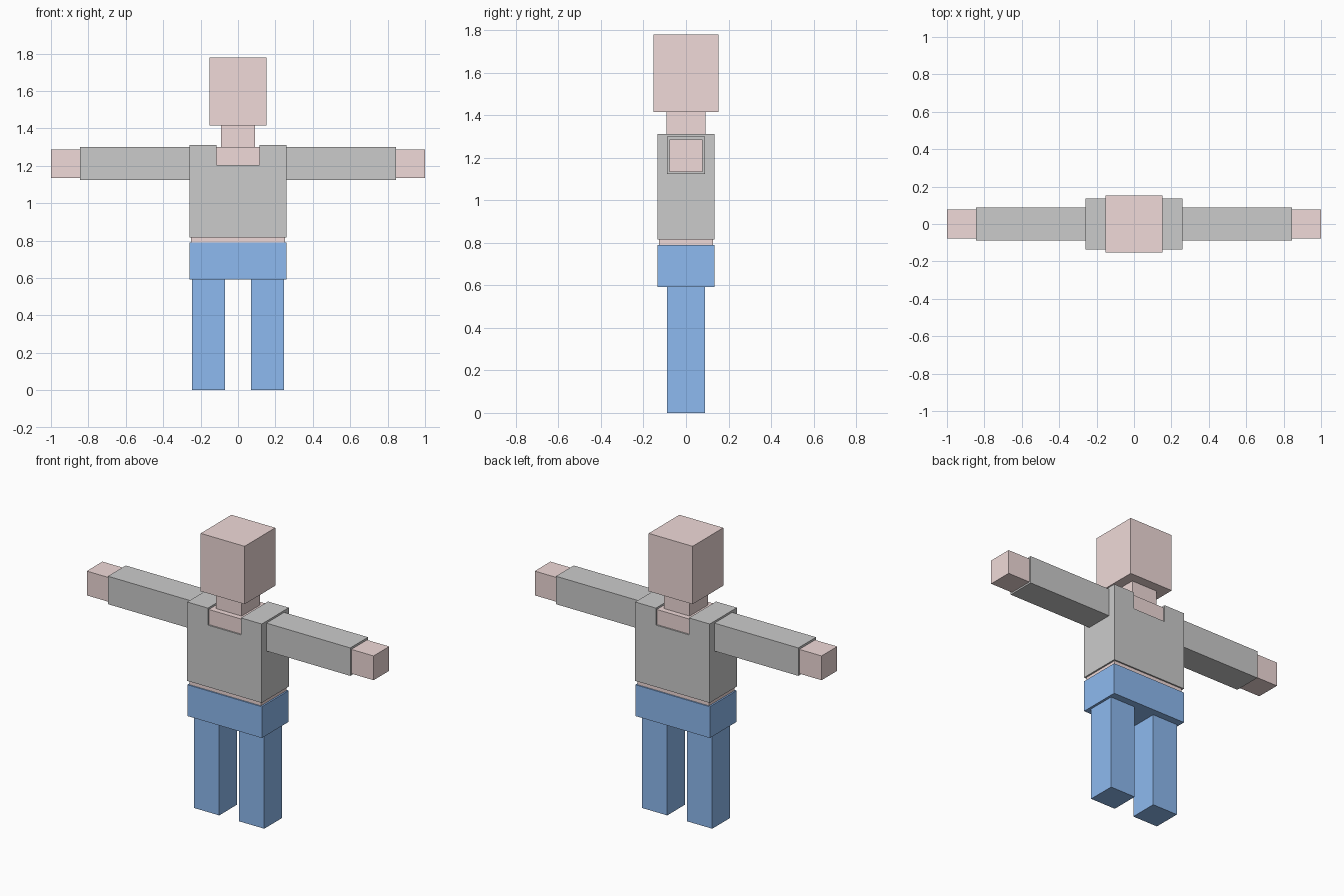
import bpy
import bmesh

if "Cube" in bpy.data.objects:
    bpy.data.objects.remove(bpy.data.objects["Cube"])


def material(name, rgb):
    m = bpy.data.materials.new(name)
    m.diffuse_color = (*rgb, 1)
    m.use_nodes = True
    m.node_tree.nodes["Principled BSDF"].inputs["Base Color"].default_value = m.diffuse_color
    return m


SKIN = material("skin", (0.87, 0.70, 0.69))
BLUE = material("trouser_blue", (0.27, 0.49, 0.87))


def finish(name, bm, mat):
    bmesh.ops.recalc_face_normals(bm, faces=bm.faces)
    mesh = bpy.data.meshes.new(name)
    bm.to_mesh(mesh)
    bm.free()
    if mat:
        mesh.materials.append(mat)
    obj = bpy.data.objects.new(name, mesh)
    bpy.context.collection.objects.link(obj)
    return obj


def box(name, x, half_y, z, mat=None):
    """Box from x and z ranges, centred on y = 0."""
    bm = bmesh.new()
    bmesh.ops.create_cube(bm, size=1)
    bmesh.ops.scale(bm, vec=(x[1] - x[0], 2 * half_y, z[1] - z[0]), verts=bm.verts)
    bmesh.ops.translate(bm, vec=((x[0] + x[1]) / 2, 0, (z[0] + z[1]) / 2), verts=bm.verts)
    return finish(name, bm, mat)


# Head, neck and body
box("head", (-0.153, 0.153), 0.153, (1.415, 1.78), SKIN)
box("neck", (-0.09, 0.09), 0.092, (1.30, 1.415), SKIN)
box("torso", (-0.25, 0.25), 0.126, (0.79, 1.30), SKIN)
box("hips", (-0.26, 0.26), 0.134, (0.593, 0.79), BLUE)

# Shirt: front outline with a square neck notch, extruded through the depth
outline = [(-0.26, 0.815), (0.26, 0.815), (0.26, 1.312), (0.115, 1.312),
           (0.115, 1.205), (-0.115, 1.205), (-0.115, 1.312), (-0.26, 1.312)]
bm = bmesh.new()
front = bm.faces.new([bm.verts.new((x, -0.135, z)) for x, z in outline])
back = bmesh.ops.extrude_face_region(bm, geom=[front], use_keep_orig=True)["geom"]
bmesh.ops.translate(bm, vec=(0, 0.27, 0),
                    verts=[v for v in back if isinstance(v, bmesh.types.BMVert)])
finish("shirt", bm, None)

# Limbs on both sides
for side, s in (("right", -1), ("left", 1)):
    for part, x, half_y, z, mat in (
        ("sleeve", (0.26, 0.845), 0.0885, (1.124, 1.30), None),
        ("arm", (0.25, 1.0), 0.078, (1.134, 1.287), SKIN),
        ("leg", (0.069, 0.245), 0.0885, (0, 0.593), BLUE),
    ):
        box(f"{side}_{part}", sorted((s * x[0], s * x[1])), half_y, z, mat)
